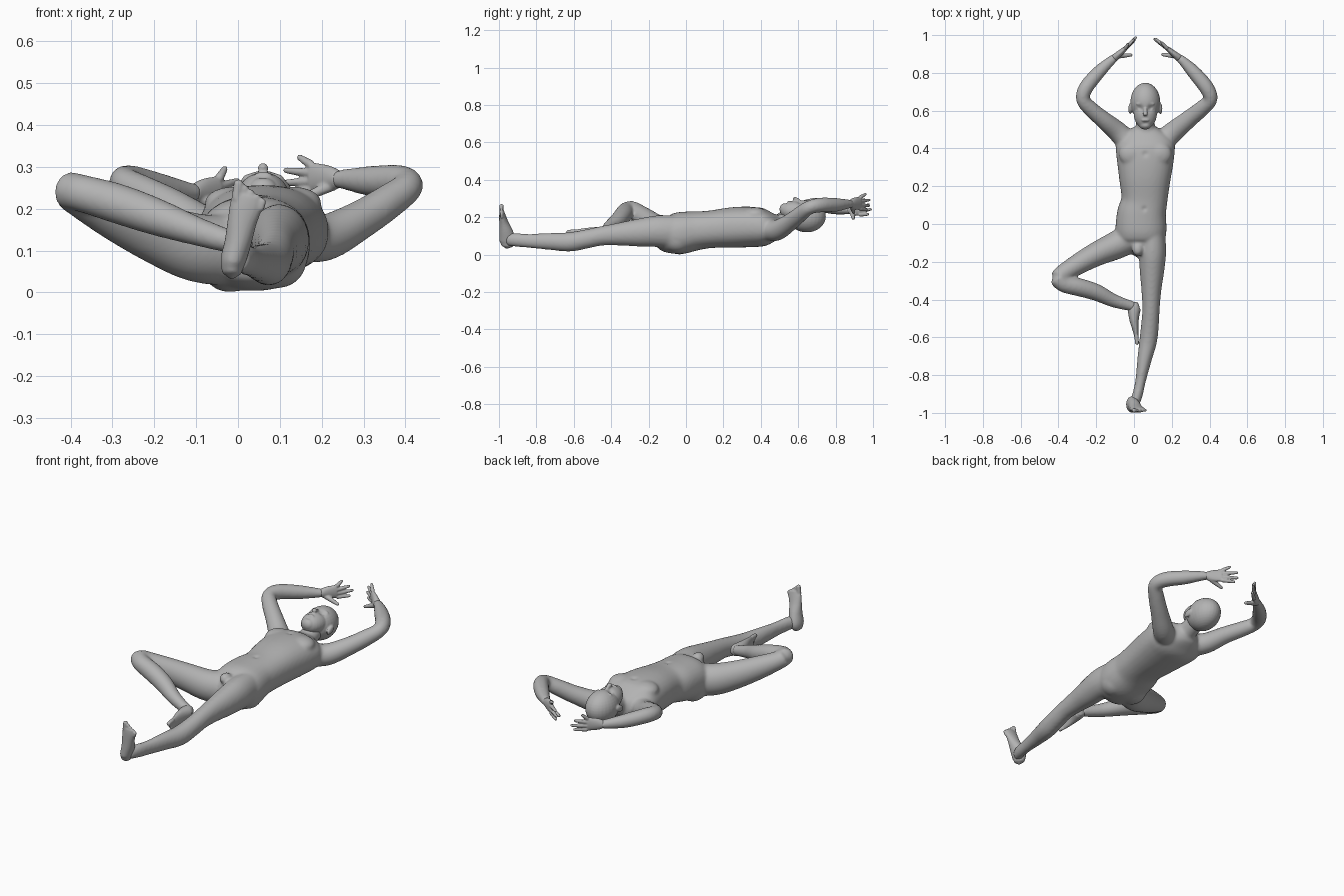
import bpy, bmesh, math
from mathutils import Vector, Matrix

skin = bpy.data.materials.new("plain grey")
skin.diffuse_color = (0.45, 0.45, 0.45, 1)


def spline(rows, steps=5):
    """Catmull-Rom interpolation of (x, y, z, side radius, up radius) rows."""
    p = [rows[0]] + rows + [rows[-1]]
    out = []
    for i in range(1, len(p) - 2):
        for s in range(steps):
            t = s / steps
            out.append([0.5 * (2 * b + (c - a) * t + (2 * a - 5 * b + 4 * c - d) * t * t
                               + (3 * b - a - 3 * c + d) * t ** 3)
                        for a, b, c, d in zip(*p[i - 1:i + 3])])
    return out + [list(rows[-1])]


def loft(bm, rows, up=(0, 0, 1), power=2.0, n=24):
    """Closed tube with elliptical sections across a path, rounded at both ends."""
    rows = spline([(r + (r[3],))[:5] for r in rows])
    pts = [Vector(r[:3]) for r in rows]
    rings = []
    for i, r in enumerate(rows):
        t = (pts[min(i + 1, len(pts) - 1)] - pts[max(i - 1, 0)]).normalized()
        side = t.cross(Vector(up)).normalized()
        top = side.cross(t)
        ring = []
        for k in range(n):
            a = 2 * math.pi * k / n
            c, s = math.cos(a), math.sin(a)
            f = (abs(c) ** power + abs(s) ** power) ** (-1 / power)
            ring.append(bm.verts.new(pts[i] + side * c * f * r[3] + top * s * f * r[4]))
        rings.append(ring)
    for a, b in zip(rings, rings[1:]):
        for k in range(n):
            bm.faces.new((a[k], a[(k + 1) % n], b[(k + 1) % n], b[k]))
    for ring, j, q in ((rings[0], 0, 1), (rings[-1], -1, -2)):
        t = (pts[j] - pts[q]).normalized()
        tip = bm.verts.new(pts[j] + t * min(rows[j][3:]) * 0.7)
        for k in range(n):
            bm.faces.new((ring[k], ring[(k + 1) % n], tip))


def ball(bm, centre, radii, tilt=0):
    m = Matrix.Translation(centre) @ Matrix.Rotation(tilt, 4, 'X') @ Matrix.Diagonal((*radii, 1))
    bmesh.ops.create_uvsphere(bm, u_segments=28, v_segments=18, radius=1, matrix=m)


def fuse(name, bm, voxel, smooth, dents=()):
    """Melt the overlapping pieces into one skin, soften it, then press dents (x, y, size, depth)."""
    bmesh.ops.recalc_face_normals(bm, faces=bm.faces)
    me = bpy.data.meshes.new(name)
    bm.to_mesh(me)
    bm.free()
    ob = bpy.data.objects.new(name, me)
    bpy.context.collection.objects.link(ob)
    mod = ob.modifiers.new("fuse", 'REMESH')
    mod.mode, mod.voxel_size = 'VOXEL', voxel
    mod = ob.modifiers.new("soften", 'SMOOTH')
    mod.factor, mod.iterations = 0.5, smooth
    dg = bpy.context.evaluated_depsgraph_get()
    new = bpy.data.meshes.new_from_object(ob.evaluated_get(dg))
    ob.modifiers.clear()
    ob.data = new
    if dents:
        size3 = 3 * len(new.vertices)
        co, no = [0.0] * size3, [0.0] * size3
        new.vertices.foreach_get("co", co)
        new.vertices.foreach_get("normal", no)
        for i in range(0, size3, 3):
            if no[i + 2] > 0.1:
                for x, y, size, depth in dents:
                    d = ((co[i] - x) ** 2 + (co[i + 1] - y) ** 2) / size ** 2
                    if d < 9:
                        co[i + 2] -= depth * math.exp(-d)
        new.vertices.foreach_set("co", co)
        new.update()
    new.materials.clear()
    new.materials.append(skin)
    new.polygons.foreach_set("use_smooth", [True] * len(new.polygons))


# Torso, neck, arms and legs
bm = bmesh.new()
loft(bm, [(.035, -.13, .115, .09, .085), (.035, -.09, .108, .125, .1), (.037, -.03, .115, .135, .112),
          (.04, .05, .127, .13, .105), (.055, .13, .135, .122, .1), (.058, .25, .145, .138, .108),
          (.06, .35, .148, .152, .108), (.06, .42, .145, .155, .1), (.06, .47, .147, .125, .075),
          (.06, .51, .152, .065, .055)], power=2.3, n=32)
loft(bm, [(.06, .46, .15, .06), (.06, .52, .168, .05), (.06, .6, .2, .05)])
ball(bm, (-.02, -.035, .07), (.07, .08, .07))      # buttocks
ball(bm, (.095, -.045, .08), (.07, .08, .07))
ball(bm, (.02, -.135, .185), (.03, .035, .03))     # groin
for sx in (-.01, .13):                             # chest muscles
    ball(bm, (sx, .37, .215), (.07, .065, .038))
# straight leg
loft(bm, [(.095, -.05, .12, .07, .09), (.098, -.15, .125, .072, .085), (.095, -.25, .117, .065, .075),
          (.092, -.35, .11, .053, .062), (.09, -.45, .1, .046, .052), (.085, -.53, .084, .047, .051),
          (.075, -.62, .068, .047, .052), (.055, -.72, .07, .038, .046), (.035, -.83, .073, .028, .038),
          (.017, -.91, .078, .028, .036), (.0, -.95, .08, .028, .034)])
# bent leg: thigh, then shin
loft(bm, [(-.01, -.07, .1, .08, .085), (-.1, -.115, .107, .074, .082), (-.2, -.16, .143, .064, .072),
          (-.3, -.215, .188, .055, .06), (-.375, -.262, .226, .048), (-.4, -.285, .242, .046)])
loft(bm, [(-.405, -.285, .243, .046), (-.37, -.318, .236, .045), (-.29, -.335, .213, .048),
          (-.2, -.362, .182, .045), (-.11, -.405, .15, .036), (-.03, -.43, .125, .029), (.0, -.435, .12, .026)])
# arms
loft(bm, [(.13, .42, .135, .06), (.205, .485, .13, .056), (.29, .555, .172, .047), (.36, .612, .217, .042),
          (.405, .66, .252, .037), (.385, .72, .265, .04), (.32, .8, .266, .037), (.26, .862, .27, .026),
          (.235, .882, .27, .022)])
loft(bm, [(-.02, .42, .145, .06), (-.085, .487, .155, .055), (-.16, .55, .203, .046), (-.23, .61, .24, .041),
          (-.27, .66, .262, .037), (-.255, .72, .265, .039), (-.19, .8, .25, .036), (-.125, .862, .24, .026),
          (-.1, .882, .238, .022)])
fuse("body", bm, .007, 15, dents=[(.055, .08, .012, .006), (.06, .37, .014, .006)])

# Head with jaw, nose, lips and ears
bm = bmesh.new()
ball(bm, (.06, .645, .205), (.079, .103, .086))
ball(bm, (.06, .59, .23), (.062, .088, .056), tilt=-.12)
ball(bm, (.06, .528, .243), (.035, .028, .032))
loft(bm, [(.06, .62, .278, .008), (.06, .597, .292, .01), (.06, .578, .298, .013)])
ball(bm, (.06, .55, .279), (.022, .009, .01))
ball(bm, (.06, .636, .276), (.048, .014, .012))
for s in (-1, 1):
    ball(bm, (.06 + s * .08, .61, .2), (.01, .03, .018), tilt=.4)
    ball(bm, (.06 + s * .03, .608, .268), (.012, .01, .012))
fuse("head", bm, .004, 5, dents=[(.032, .614, .015, .009), (.088, .614, .015, .009), (.06, .535, .012, .004)])


def hand(name, wrist, knuckle, tips, thumb):
    """Flat upright palm with four spread fingers and a thumb."""
    bm = bmesh.new()
    w, k = Vector(wrist), Vector(knuckle)
    loft(bm, [(*w, .02, .022), (*w.lerp(k, .4), .017, .032), (*k, .012, .036)])
    for i, tip in enumerate(tips):
        base = k + Vector((0, 0, .03 - .02 * i))
        tip = Vector(tip)
        loft(bm, [(*base, .011), (*base.lerp(tip, .5), .0095), (*tip, .007)], n=12)
    base, tip = w.lerp(k, .2) - Vector((0, 0, .014)), Vector(thumb)
    loft(bm, [(*base, .014), (*base.lerp(tip, .5), .012), (*tip, .008)], n=12)
    fuse(name, bm, .004, 2)


hand("left_hand", (.24, .878, .27), (.175, .93, .275),
     [(.145, .962, .324), (.112, .982, .292), (.107, .98, .262), (.12, .968, .238)], (.148, .897, .222))
hand("right_hand", (-.105, .878, .238), (-.045, .93, .243),
     [(-.03, .955, .298), (.0, .978, .267), (.012, .99, .242), (.005, .975, .215)], (-.012, .895, .192))

# Foot of the straight leg, toes up
bm = bmesh.new()
loft(bm, [(-.015, -.958, .045, .022, .03), (-.012, -.955, .075, .03, .043), (-.0, -.962, .12, .032, .037),
          (.01, -.974, .17, .035, .025), (.02, -.982, .21, .039, .017), (.024, -.985, .232, .036, .012)], up=(0, 1, 0))
for i in range(5):
    r = .012 if i == 0 else .0085
    x, z = -.004 + .0145 * i, .222 - .006 * i
    loft(bm, [(x, -.985, z, r), (x + .006, -.987, z + .042 - .005 * i, r)], up=(0, 1, 0), n=12)
fuse("left_foot", bm, .004, 4)

# Foot of the bent leg, sole against the other leg
bm = bmesh.new()
loft(bm, [(.012, -.425, .112, .02, .025), (.002, -.445, .115, .034, .032), (.0, -.5, .11, .026, .036),
          (.008, -.56, .1, .016, .039), (.013, -.597, .097, .011, .036)])
for i in range(5):
    r = .011 if i == 0 else .008
    z, y = .125 - .0145 * i, -.59 + .006 * i
    loft(bm, [(.013, y, z, r), (.016, y - .044 + .005 * i, z - .004, r)], n=12)
fuse("right_foot", bm, .004, 4)
